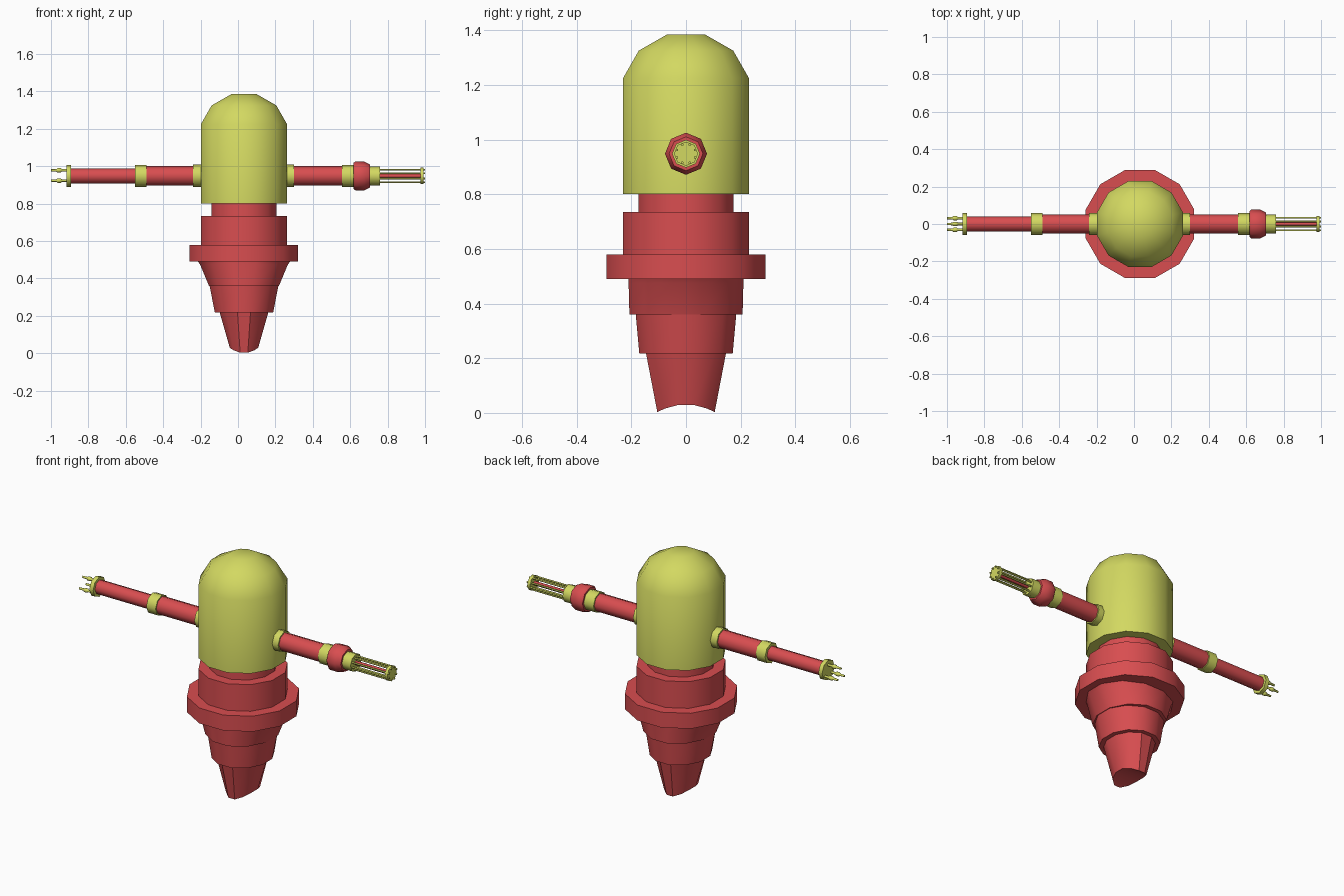
import bpy, bmesh, math
from mathutils import Vector

if "Cube" in bpy.data.objects:
    bpy.data.objects.remove(bpy.data.objects["Cube"])


def material(name, rgb):
    m = bpy.data.materials.new(name)
    m.diffuse_color = (*rgb, 1)
    m.use_nodes = True
    m.node_tree.nodes["Principled BSDF"].inputs["Base Color"].default_value = m.diffuse_color
    return m


YELLOW = material("yellow", (0.65, 0.69, 0.12))
RED = material("red", (0.69, 0.075, 0.08))
CX, ARM_Z = 0.032, 0.948


def loft(name, rings, mat, sides=12, axis="Z", center=(0, 0), offset=0.0, scoop=0.0, angle=35):
    """Closed turned part. rings = (position, radius) or (position, radius_x, radius_y)."""
    bm = bmesh.new()
    loops = []
    for ring in rings:
        t, ra, rb = ring[0], ring[1], ring[-1]
        loop = []
        for i in range(sides):
            a = offset + 2 * math.pi * i / sides
            u, v = center[0] + ra * math.cos(a), center[1] + rb * math.sin(a)
            loop.append(bm.verts.new((u, v, t) if axis == "Z" else (t, u, v)))
        loops.append(loop)
    for lo, hi in zip(loops, loops[1:]):
        for i in range(sides):
            j = (i + 1) % sides
            bm.faces.new((lo[i], lo[j], hi[j], hi[i]))
    bm.faces.new(loops[-1])
    if scoop:  # arch the lower end across y
        lo = loops[0]
        top = max(abs(v.co.y) for v in lo)
        for v in lo:
            v.co.z += scoop * (1 - (v.co.y / top) ** 2)
        for i in range(-3, 2):
            bm.faces.new([lo[k % sides] for k in (i, i + 1, 4 - i, 5 - i)])
    else:
        bm.faces.new(loops[0])
    bmesh.ops.recalc_face_normals(bm, faces=bm.faces)
    mesh = bpy.data.meshes.new(name)
    bm.to_mesh(mesh)
    bm.free()
    mesh.materials.append(mat)
    ob = bpy.data.objects.new(name, mesh)
    bpy.context.collection.objects.link(ob)
    bpy.ops.object.select_all(action="DESELECT")
    ob.select_set(True)
    bpy.context.view_layer.objects.active = ob
    bpy.ops.object.shade_smooth_by_angle(angle=math.radians(angle))
    return ob


def body(name, rings, mat, **kw):
    """Twelve-sided part, sizes given across the flats."""
    k = 1 / math.cos(math.radians(15))
    rings = [(r[0], *[s * k for s in r[1:]]) for r in rings]
    return loft(name, rings, mat, center=(CX, 0), offset=math.radians(15), **kw)


def arm(name, rings, mat, sides=8, y=0.0, z=0.0, angle=46):
    return loft(name, rings, mat, sides=sides, axis="X", center=(y, ARM_Z + z), angle=angle)


# Domed upper body
body("dome_body", [(0.80, 0.23), (1.225, 0.23), (1.325, 0.173), (1.385, 0.068)], YELLOW)

# Stepped lower body
body("neck", [(0.73, 0.173), (0.805, 0.173)], RED)
body("waist", [(0.575, 0.23), (0.735, 0.23)], RED)
body("flange", [(0.49, 0.29), (0.58, 0.29)], RED)
body("upper_taper", [(0.36, 0.187, 0.207), (0.475, 0.235, 0.21), (0.495, 0.25, 0.21)], RED)
body("middle_taper", [(0.218, 0.156, 0.171), (0.362, 0.184, 0.184)], RED)
body("lower_tip", [(0.003, 0.076, 0.105), (0.222, 0.131, 0.147)], RED, scoop=0.028)

# Right arm with rotary barrel
arm("right_shoulder_collar", [(0.24, 0.06), (0.30, 0.06)], YELLOW)
arm("right_upper_arm", [(0.29, 0.052), (0.56, 0.052)], RED)
arm("right_elbow_collar", [(0.555, 0.059), (0.62, 0.059)], YELLOW)
arm("right_muff", [(0.618, 0.07), (0.628, 0.077), (0.675, 0.077), (0.705, 0.062)], RED)
arm("barrel_base", [(0.70, 0.051), (0.76, 0.051)], YELLOW)
arm("barrel_core", [(0.75, 0.012), (0.985, 0.012)], RED)
for i in range(8):
    a = math.radians(22.5 + 45 * i)
    arm(f"barrel_rod_{i + 1}", [(0.75, 0.005), (1.0, 0.005)], YELLOW, 6,
        0.036 * math.cos(a), 0.036 * math.sin(a), 61)
arm("barrel_end_disc", [(0.975, 0.044), (0.992, 0.044)], YELLOW)

# Left arm with pronged hand
arm("left_shoulder_collar", [(-0.24, 0.06), (-0.175, 0.06)], YELLOW)
arm("left_upper_arm", [(-0.495, 0.052), (-0.23, 0.052)], RED)
arm("left_elbow_collar", [(-0.55, 0.059), (-0.49, 0.059)], YELLOW)
arm("left_forearm", [(-0.895, 0.041), (-0.545, 0.041)], RED)
arm("left_wrist_disc", [(-0.917, 0.058), (-0.893, 0.058)], YELLOW)
for i, (y, z) in enumerate([(0, 0.03), (0.031, -0.025), (-0.031, -0.025)]):
    arm(f"prong_{i + 1}", [(-1.0, 0.006), (-0.97, 0.007), (-0.965, 0.012), (-0.948, 0.012),
                           (-0.942, 0.007), (-0.91, 0.007)], YELLOW, 8, y, z)
